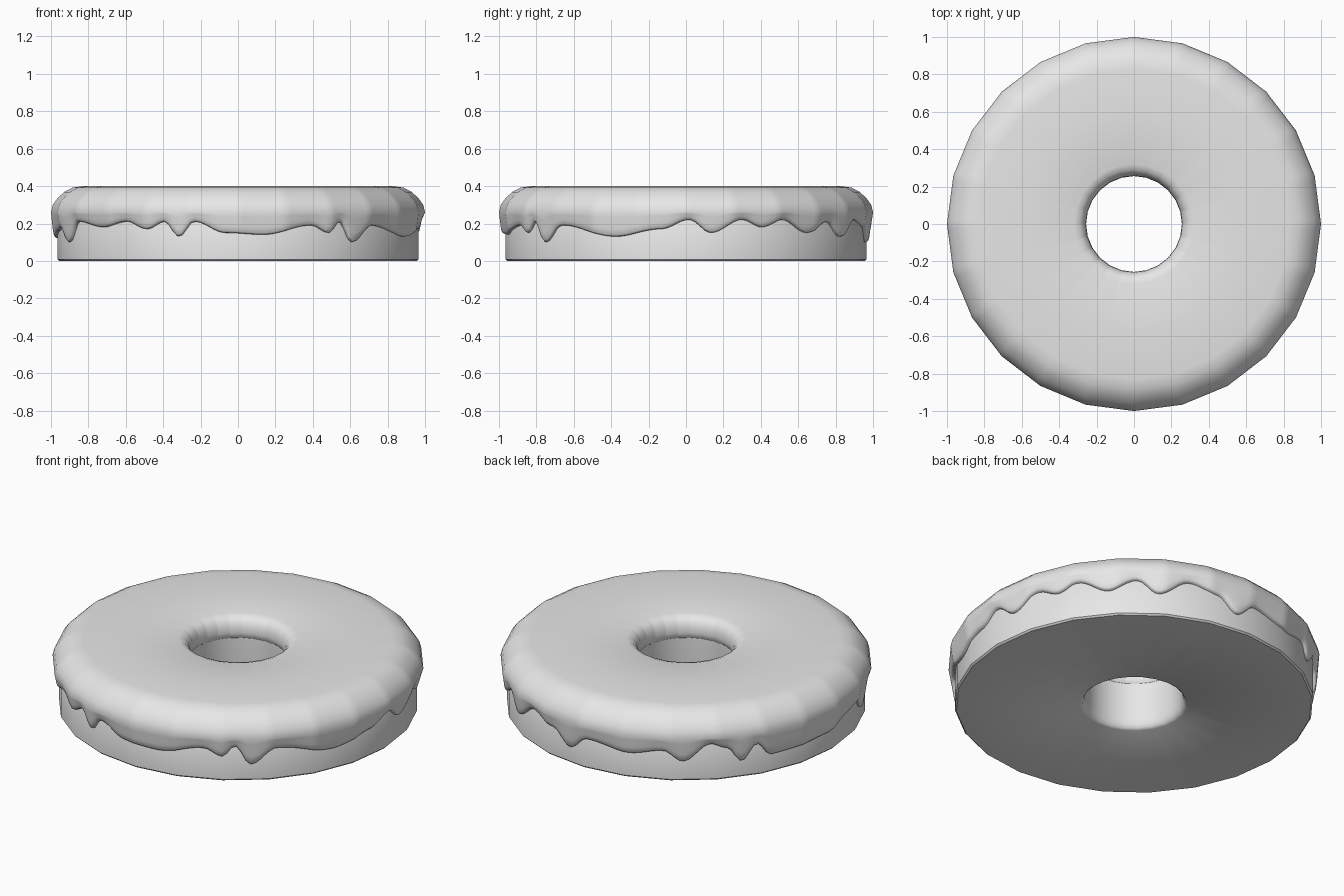
import bpy
import bmesh
import math

SIDES = 24          # straight sides of the ring
STEPS = 240         # angular resolution of the icing

if "Cube" in bpy.data.objects:
    bpy.data.objects.remove(bpy.data.objects["Cube"], do_unlink=True)


def make_material(name, colour):
    material = bpy.data.materials.new(name)
    material.use_nodes = True
    material.diffuse_color = colour
    material.node_tree.nodes["Principled BSDF"].inputs["Base Color"].default_value = colour
    return material


def polygon_factor(angle):
    """Pull a circle in to the straight sides of a regular polygon."""
    half = math.pi / SIDES
    local = angle % (2 * half) - half
    return math.cos(half) / math.cos(local)


def revolve(name, profile_at, steps, material, closed, sharp_angle):
    """Sweep a (radius, height) profile, which may vary with angle, around z."""
    bm = bmesh.new()
    rings = []
    for step in range(steps):
        angle = 2 * math.pi * step / steps
        scale = polygon_factor(angle)
        rings.append([
            bm.verts.new((r * scale * math.cos(angle), r * scale * math.sin(angle), z))
            for r, z in profile_at(angle)
        ])
    count = len(rings[0])
    for step in range(steps):
        here, there = rings[step], rings[(step + 1) % steps]
        for i in range(count if closed else count - 1):
            j = (i + 1) % count
            bm.faces.new((here[i], here[j], there[j], there[i]))
    bmesh.ops.recalc_face_normals(bm, faces=bm.faces)
    mesh = bpy.data.meshes.new(name)
    bm.to_mesh(mesh)
    bm.free()
    obj = bpy.data.objects.new(name, mesh)
    bpy.context.collection.objects.link(obj)
    mesh.materials.append(material)
    bpy.ops.object.select_all(action="DESELECT")
    obj.select_set(True)
    bpy.context.view_layer.objects.active = obj
    bpy.ops.object.shade_smooth_by_angle(angle=math.radians(sharp_angle))
    return obj


# Icing hem: angle in degrees, height in hundredths; tips and hollows alternate
HEM = [
    (1, 22), (8, 15), (18, 22), (25, 18), (32, 22), (42, 15), (51, 21),
    (58, 13), (68, 22), (78, 18), (85, 10), (92, 18), (107, 15), (118, 18),
    (124, 12), (133, 22), (138, 19), (143, 10), (148, 19), (153, 11),
    (176, 12), (186, 16), (195, 18), (201, 10), (209, 21), (222, 18),
    (232, 21), (240, 17), (246, 21), (251, 13), (256, 21), (266, 15),
    (278, 14), (294, 19), (300, 15), (304, 21), (309, 10), (317, 19),
    (337, 13), (352, 17),
]


def hem_height(angle):
    """Ease between neighbouring hem points, wrapping round the ring."""
    degrees = math.degrees(angle)
    first, last = HEM[0], HEM[-1]
    points = [(last[0] - 360, last[1])] + HEM + [(first[0] + 360, first[1])]
    for (a, za), (b, zb) in zip(points, points[1:]):
        if a <= degrees <= b:
            ease = (1 - math.cos(math.pi * (degrees - a) / (b - a))) / 2
            return (za + (zb - za) * ease) / 100


def icing_profile(angle):
    hem = hem_height(angle)
    inner = [(0.268, 0.275), (0.259, 0.285), (0.256, 0.31), (0.259, 0.34),
             (0.27, 0.37), (0.29, 0.39), (0.32, 0.4)]
    shoulder = [(0.6, 0.4), (0.83, 0.4), (0.885, 0.392), (0.93, 0.368),
                (0.965, 0.335), (0.99, 0.3), (1.0, 0.26)]
    skirt = []
    for t in (0.25, 0.5, 0.75):
        skirt.append((1.0 - 0.012 * t, 0.26 + (hem + 0.012 - 0.26) * t))
    lip = [(0.986, hem + 0.01), (0.979, hem + 0.002), (0.962, hem)]
    return inner + shoulder + skirt + lip


def dough_profile(angle):
    # outer wall with a tiny bevel, and a hole that flares at the bottom
    return [(0.29, 0.0), (0.957, 0.0), (0.966, 0.009), (0.966, 0.28),
            (0.9, 0.36), (0.32, 0.37), (0.266, 0.32), (0.264, 0.06),
            (0.268, 0.03), (0.277, 0.01)]


grey = make_material("light_grey", (0.8, 0.8, 0.8, 1.0))
revolve("dough_ring", dough_profile, SIDES, grey, True, 40)
revolve("dripping_icing", icing_profile, STEPS, grey, False, 60)
